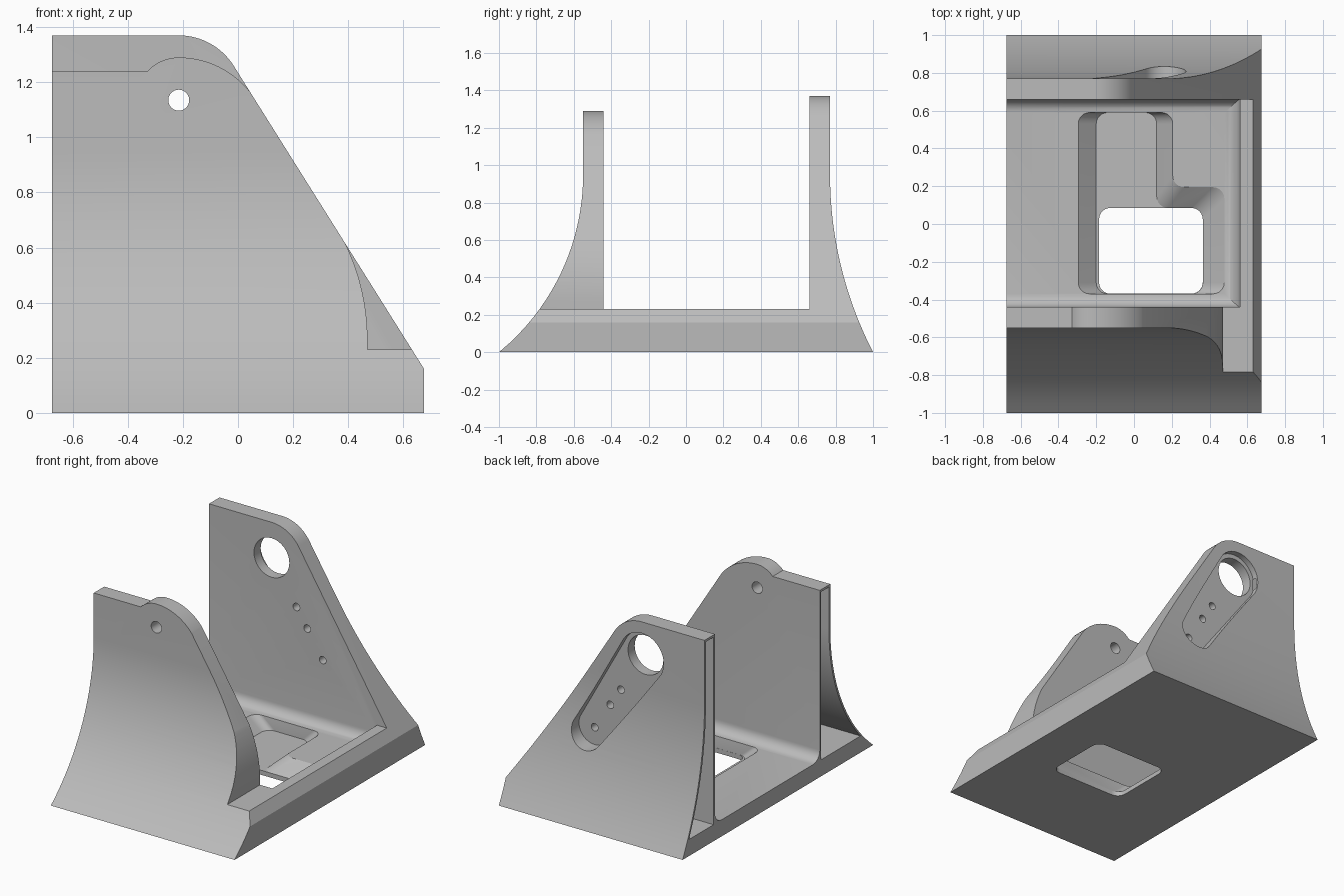
import bpy, bmesh, math

cube = bpy.data.objects.get("Cube")
if cube:
    bpy.data.objects.remove(cube, do_unlink=True)

grey = bpy.data.materials.new("plain_grey")
grey.use_nodes = True
COLOUR = (0.5, 0.5, 0.5, 1)
grey.diffuse_color = COLOUR
grey.node_tree.nodes["Principled BSDF"].inputs["Base Color"].default_value = COLOUR


def loft(name, rings):
    """Closed solid through rings that have equal point counts."""
    bm = bmesh.new()
    loops = [[bm.verts.new(p) for p in ring] for ring in rings]
    n = len(loops[0])
    bm.faces.new(loops[0])
    bm.faces.new(loops[-1])
    for a, b in zip(loops, loops[1:]):
        for i in range(n):
            j = (i + 1) % n
            bm.faces.new((a[i], a[j], b[j], b[i]))
    bmesh.ops.recalc_face_normals(bm, faces=bm.faces)
    mesh = bpy.data.meshes.new(name)
    bm.to_mesh(mesh)
    bm.free()
    mesh.materials.append(grey)
    obj = bpy.data.objects.new(name, mesh)
    bpy.context.collection.objects.link(obj)
    return obj


def along_x(name, yz, x0, x1):
    return loft(name, [[(x, y, z) for y, z in yz] for x in (x0, x1)])


def along_y(name, xz, y0, y1):
    return loft(name, [[(x, y, z) for x, z in xz] for y in (y0, y1)])


def arc(cx, cy, r, a0, a1, n=16):
    return [(cx + r * math.cos(math.radians(a0 + (a1 - a0) * i / n)),
             cy + r * math.sin(math.radians(a0 + (a1 - a0) * i / n))) for i in range(n + 1)]


def rounded(points, r, n=6):
    """Round each corner of a square-cornered outline."""
    out = []
    for i, (x, y) in enumerate(points):
        ends = []
        for px, py in (points[i - 1], points[(i + 1) % len(points)]):
            d = math.hypot(px - x, py - y)
            ends.append(((px - x) / d * r, (py - y) / d * r))
        (ax, ay), (bx, by) = ends
        for k in range(n + 1):
            t = math.radians(90 * k / n)
            u, v = 1 - math.sin(t), 1 - math.cos(t)
            out.append((x + ax * u + bx * v, y + ay * u + by * v))
    return out


def combine(target, other, operation):
    mod = target.modifiers.new(operation, "BOOLEAN")
    mod.operation = operation
    mod.solver = "EXACT"
    mod.object = other
    bpy.context.view_layer.objects.active = target
    bpy.ops.object.modifier_apply(modifier=mod.name)
    bpy.data.objects.remove(other, do_unlink=True)


def flare(face, foot, inset=0.0, low=0.0, steps=20):
    """Concave outer wall line, from its foot up to the flat wall."""
    rise, spread = 0.95, abs(foot - face)
    r = (rise ** 2 + spread ** 2) / (2 * spread)
    side = 1 if foot > face else -1
    zs = [low + (rise - low) * i / steps for i in range(steps + 1)]
    return [(face + side * (r - math.sqrt(r * r - (rise - z) ** 2) - inset), z) for z in zs]


X, FLOOR, RIM = 0.675, 0.11, 0.23
FRONT_IN, FRONT_OUT, BACK_IN, BACK_OUT = -0.44, -0.55, 0.66, 0.77
PIN = (-0.215, 1.135)
TILT = 32.53                       # angle of the sloping wall edge's normal

# Base and two flared walls with filleted floor
f = 0.07
section = flare(FRONT_OUT, -1) + [(FRONT_OUT, 1.5), (FRONT_IN, 1.5)]
section += arc(FRONT_IN + f, FLOOR + f, f, 180, 270, 8)
section += arc(BACK_IN - f, FLOOR + f, f, 270, 360, 8)
section += [(BACK_IN, 1.5), (BACK_OUT, 1.5)] + flare(BACK_OUT, 1)[::-1]
bracket = along_x("bracket", section, -X, X)

# Raised rim at the end of the floor
rim = [(0.48, 0.05)] + arc(0.48, FLOOR + 0.08, 0.08, 270, 360, 8)
rim += [(0.56, RIM), (X, RIM), (X, 0.05)]
combine(bracket, along_y("rim", rim, FRONT_IN - 0.02, BACK_IN + 0.02), "UNION")

# Sloping side outline shared by both walls
side = [(-1, -0.1), (X, -0.1), (X, 0.16)] + arc(*PIN, 0.235, TILT, 90) + [(-1, 1.37)]
combine(bracket, along_y("side_outline", side, -1.2, 1.2), "INTERSECT")

# Front wall outline with its rounded ear and curved lower edge
ear = [(-1, 1.24)] + arc(*PIN, 0.155, 137.4, 90, 8)
ear += arc(PIN[0], 0.96, 0.33, 90, TILT)[1:]
ear += arc(-0.33, 0.265, 0.8, TILT, 0)
ear += [(0.47, RIM), (1, RIM), (1, 1.6), (-1, 1.6)]
combine(bracket, along_y("front_trim", ear, -1.2, -0.3), "DIFFERENCE")

# Hollows opening at the upright end of each wall
skin = 0.015
for inner, face, foot, top in ((FRONT_IN - skin, FRONT_OUT, -1, 1.24),
                               (BACK_IN + skin, BACK_OUT, 1, 1.37)):
    sign = 1 if foot > 0 else -1
    hollow = flare(face, foot, skin, FLOOR)
    hollow += [(face - sign * skin, top - skin), (inner, top - skin), (inner, FLOOR)]
    combine(bracket, along_x("wall_hollow", hollow, -0.8, -0.37), "DIFFERENCE")

# Stepped recess in the floor with slanted sides
top_line = [(-0.295, -0.37), (0.478, -0.37), (0.478, 0.195), (0.205, 0.195),
            (0.205, 0.59), (-0.295, 0.59)]
low_line = [(-0.2, -0.37), (0.365, -0.37), (0.365, 0.085), (0.12, 0.085),
            (0.12, 0.59), (-0.2, 0.59)]
rings = [[(x, y, z) for x, y in rounded(line, 0.06)]
         for line, z in ((low_line, 0.03), (top_line, FLOOR), (top_line, 0.16))]
combine(bracket, loft("floor_recess", rings), "DIFFERENCE")

# Opening through the bottom
opening = rounded([(-0.185, -0.369), (0.364, -0.369), (0.364, 0.085), (-0.185, 0.085)], 0.06)
combine(bracket, loft("bottom_opening", [[(x, y, z) for x, y in opening] for z in (-0.1, 0.08)]),
        "DIFFERENCE")

# Tapered slot on the outside of the back wall
slot = arc(*PIN, 0.16, TILT, TILT + 180, 24) + arc(0.16, 0.555, 0.115, TILT + 180, TILT + 360, 24)
combine(bracket, along_y("slot", slot, 0.73, 1.2), "DIFFERENCE")

# Round holes through the walls
for x, z, r, y0, y1 in ((*PIN, 0.038, -1.2, -0.3), (*PIN, 0.13, 0.5, 1.2),
                        (-0.033, 0.856, 0.025, 0.5, 1.2), (0.046, 0.734, 0.025, 0.5, 1.2),
                        (0.16, 0.555, 0.025, 0.5, 1.2)):
    combine(bracket, along_y("hole", arc(x, z, r, 0, 360, 32)[:-1], y0, y1), "DIFFERENCE")

bpy.ops.object.select_all(action="DESELECT")
bracket.select_set(True)
bpy.context.view_layer.objects.active = bracket
bpy.ops.object.shade_smooth_by_angle(angle=math.radians(25))
